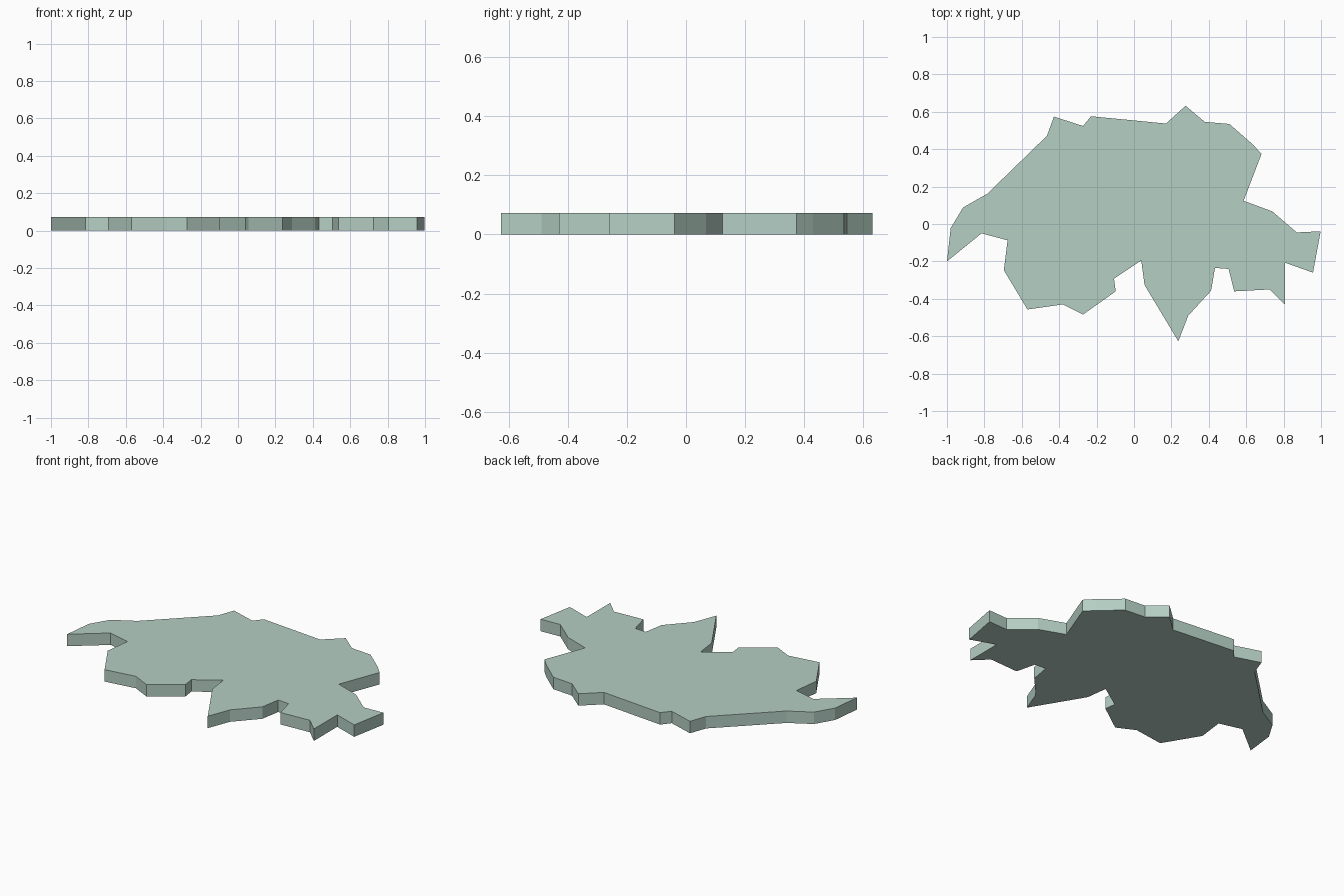
import bpy, bmesh

if "Cube" in bpy.data.objects:
    bpy.data.objects.remove(bpy.data.objects["Cube"])

HEIGHT = 0.072

# Outline of the slab, clockwise seen from above, starting at the west tip
OUTLINE = [
    (-1, -.2), (-.98, -.022), (-.914, .088), (-.784, .162), (-.465, .472),
    (-.428, .574), (-.272, .524), (-.23, .576), (.171, .537), (.276, .632),
    (.378, .546), (.51, .535), (.63, .43), (.682, .375), (.586, .124),
    (.74, .067), (.87, -.045), (.998, -.039), (.957, -.26), (.807, -.207),
    (.807, -.43), (.725, -.35), (.536, -.36), (.506, -.24), (.433, -.235),
    (.412, -.357), (.29, -.49), (.237, -.627), (.056, -.325), (.039, -.195),
    (-.107, -.292), (-.098, -.36), (-.272, -.484), (-.38, -.43),
    (-.57, -.457), (-.696, -.247), (-.676, -.087), (-.815, -.05),
]

# Flat slab: one face extruded upward
bm = bmesh.new()
base = bm.faces.new([bm.verts.new((x, y, 0)) for x, y in OUTLINE])
top = bmesh.ops.extrude_face_region(bm, geom=[base], use_keep_orig=True)
bmesh.ops.translate(bm, vec=(0, 0, HEIGHT),
                    verts=[g for g in top["geom"] if isinstance(g, bmesh.types.BMVert)])
bmesh.ops.recalc_face_normals(bm, faces=bm.faces[:])

mesh = bpy.data.meshes.new("map_slab")
bm.to_mesh(mesh)
bm.free()
slab = bpy.data.objects.new("map_slab", mesh)
bpy.context.collection.objects.link(slab)

# Pale green finish
mat = bpy.data.materials.new("pale_green")
mat.diffuse_color = (0.46, 0.62, 0.55, 1)
mat.use_nodes = True
mat.node_tree.nodes["Principled BSDF"].inputs["Base Color"].default_value = mat.diffuse_color
mesh.materials.append(mat)
